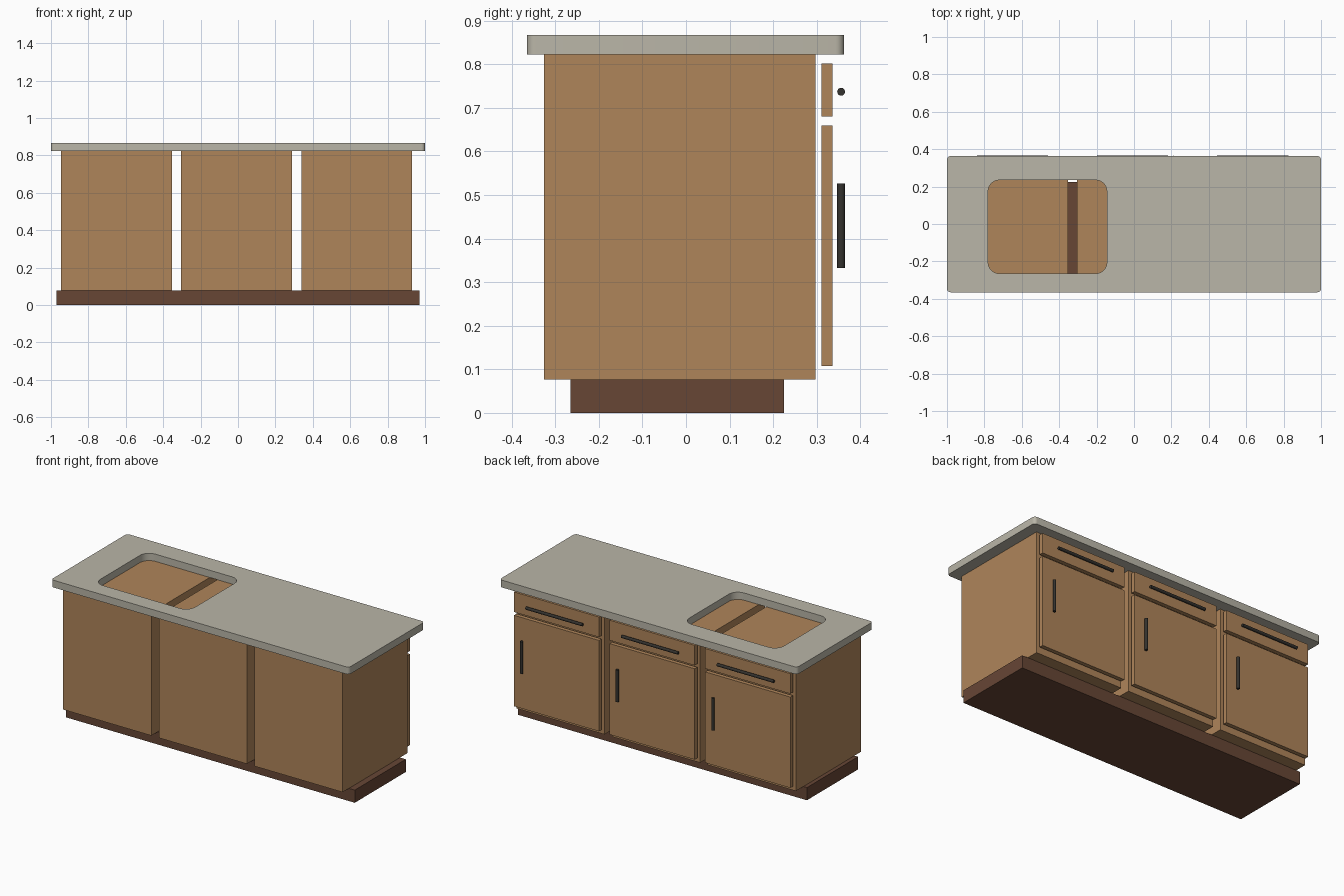
import bpy
import bmesh
from math import cos, sin, pi
from mathutils import Matrix

cube = bpy.data.objects.get("Cube")
if cube:
    bpy.data.objects.remove(cube, do_unlink=True)


def material(name, rgb):
    """Flat material from 8-bit sRGB values."""
    lin = [((c / 255 + 0.055) / 1.055) ** 2.4 for c in rgb] + [1.0]
    mat = bpy.data.materials.new(name)
    mat.use_nodes = True
    mat.diffuse_color = lin
    mat.node_tree.nodes["Principled BSDF"].inputs["Base Color"].default_value = lin
    return mat


wood = material("oak_wood", (175, 133, 90))
dark_wood = material("dark_wood", (103, 70, 53))
stone = material("pale_stone", (186, 182, 168))
metal = material("dark_metal", (52, 50, 46))


def finish(name, bm, mat, smooth=False):
    mesh = bpy.data.meshes.new(name)
    bm.to_mesh(mesh)
    bm.free()
    mesh.materials.append(mat)
    obj = bpy.data.objects.new(name, mesh)
    bpy.context.collection.objects.link(obj)
    if smooth:
        bpy.ops.object.select_all(action="DESELECT")
        obj.select_set(True)
        bpy.context.view_layer.objects.active = obj
        bpy.ops.object.shade_smooth_by_angle(angle=pi / 6)
    return obj


def box(name, mat, x, y, z):
    """Box from (min, max) pairs on each axis."""
    bm = bmesh.new()
    bmesh.ops.create_cube(bm, size=1)
    for v in bm.verts:
        for i, (low, high) in enumerate((x, y, z)):
            v.co[i] = low if v.co[i] < 0 else high
    return finish(name, bm, mat)


def bar(name, centre, length, axis):
    """Round handle bar along x or z."""
    turn = Matrix.Rotation(pi / 2, 4, "Y") if axis == "X" else Matrix.Identity(4)
    bm = bmesh.new()
    bmesh.ops.create_cone(bm, cap_ends=True, segments=16, radius1=0.009,
                          radius2=0.009, depth=length,
                          matrix=Matrix.Translation(centre) @ turn)
    return finish(name, bm, metal, smooth=True)


def rounded_rectangle(x, y, radius, steps=6):
    """Counter-clockwise outline points."""
    points = []
    corners = ((x[1], y[1], -1, -1), (x[0], y[1], 1, -1),
               (x[0], y[0], 1, 1), (x[1], y[0], -1, 1))
    for quarter, (cx, cy, sx, sy) in enumerate(corners):
        for i in range(steps + 1):
            a = (quarter + i / steps) * pi / 2
            points.append((cx + radius * (sx + cos(a)), cy + radius * (sy + sin(a))))
    return points


def countertop(z_low, z_high):
    """Rounded slab with a rounded sink opening."""
    bm = bmesh.new()
    outer = rounded_rectangle((-1, 1), (-0.365, 0.363), 0.02)
    inner = rounded_rectangle((-0.78, -0.145), (-0.265, 0.235), 0.06)

    def ring(points, z):
        return [bm.verts.new((px, py, z)) for px, py in points]

    def bridge(a, b):
        for i in range(len(a)):
            j = (i + 1) % len(a)
            bm.faces.new((a[i], a[j], b[j], b[i]))

    out_low, out_high = ring(outer, z_low), ring(outer, z_high)
    in_low, in_high = ring(inner, z_low), ring(inner, z_high)
    bridge(out_low, out_high)   # outer edge
    bridge(out_high, in_high)   # top
    bridge(in_low, out_low)     # underside
    # the rim of the opening is one-sided, seen from within the slab
    bridge(in_low, in_high)
    return finish("countertop", bm, stone, smooth=True)


# Plinth and worktop
BASE, TOP = 0.077, 0.823
box("toe_kick", dark_wood, (-0.97, 0.97), (-0.265, 0.225), (0, BASE))
countertop(TOP, 0.867)

# Three cabinets, each with a drawer, a door and two bar handles
HALF = 0.296
INSET = 0.01
for side, cx in (("right", -0.65), ("middle", -0.0075), ("left", 0.635)):
    front = (cx - HALF + INSET, cx + HALF - INSET)
    box(side + "_cabinet", wood, (cx - HALF, cx + HALF), (-0.326, 0.297), (BASE, TOP))
    box(side + "_door", wood, front, (0.311, 0.336), (0.108, 0.66))
    box(side + "_drawer_front", wood, front, (0.311, 0.336), (0.68, 0.802))
    bar(side + "_drawer_handle", (cx, 0.356, 0.737), 0.38, "X")
    bar(side + "_door_handle", (cx + 0.22, 0.356, 0.43), 0.194, "Z")
